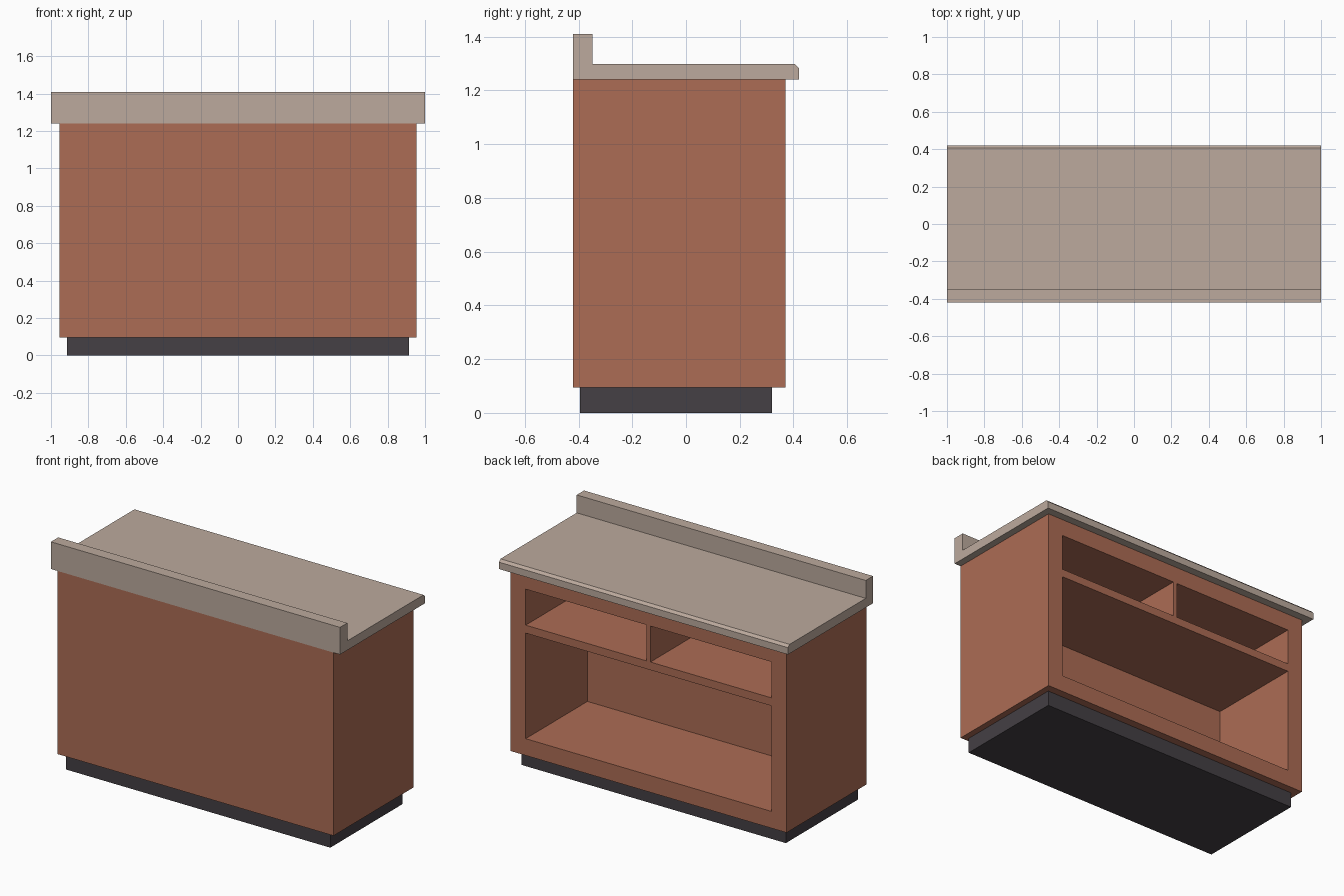
import bpy, bmesh

if "Cube" in bpy.data.objects:
    bpy.data.objects.remove(bpy.data.objects["Cube"])


def material(name, rgb):
    m = bpy.data.materials.new(name)
    m.diffuse_color = (*rgb, 1)
    m.use_nodes = True
    m.node_tree.nodes["Principled BSDF"].inputs["Base Color"].default_value = m.diffuse_color
    return m


WOOD = material("terracotta_wood", (0.413, 0.150, 0.089))
STONE = material("beige_stone", (0.503, 0.402, 0.337))
DARK = material("dark_plinth", (0.058, 0.050, 0.058))


def extrude_profile(name, points, half_width, mat):
    """Extrude a (y, z) profile along x, centred on x = 0."""
    bm = bmesh.new()
    face = bm.faces.new([bm.verts.new((-half_width, y, z)) for y, z in points])
    new = bmesh.ops.extrude_face_region(bm, geom=[face])["geom"]
    bmesh.ops.translate(bm, vec=(2 * half_width, 0, 0),
                        verts=[v for v in new if isinstance(v, bmesh.types.BMVert)])
    bmesh.ops.recalc_face_normals(bm, faces=bm.faces)
    mesh = bpy.data.meshes.new(name)
    bm.to_mesh(mesh)
    bm.free()
    mesh.materials.append(mat)
    obj = bpy.data.objects.new(name, mesh)
    bpy.context.collection.objects.link(obj)
    return obj


def box(name, x0, x1, y0, y1, z0, z1, mat):
    obj = extrude_profile(name, [(y0, z0), (y1, z0), (y1, z1), (y0, z1)],
                          (x1 - x0) / 2, mat)
    obj.location.x = (x0 + x1) / 2
    return obj


# Recessed base
box("plinth", -0.915, 0.915, -0.395, 0.32, 0, 0.095, DARK)

# Cabinet body with openings cut into the back: one shelf bay, two upper cubbies
body = box("cabinet_body", -0.955, 0.955, -0.42, 0.37, 0.095, 1.24, WOOD)
openings = [("shelf_bay", -0.85, 0.85, 0.20, 0.86),
            ("left_cubby", -0.85, -0.013, 0.91, 1.135),
            ("right_cubby", 0.013, 0.85, 0.91, 1.135)]
for name, x0, x1, z0, z1 in openings:
    cutter = box(name + "_cutter", x0, x1, -0.24, 0.5, z0, z1, WOOD)
    cutter.hide_render = True
    cutter.display_type = 'WIRE'
    cut = body.modifiers.new(name, 'BOOLEAN')
    cut.operation = 'DIFFERENCE'
    cut.solver = 'EXACT'
    cut.object = cutter

# Apply the cuts, then remove the cutters
bpy.context.view_layer.objects.active = body
for name, *_ in openings:
    bpy.ops.object.modifier_apply(modifier=name)
    bpy.data.objects.remove(bpy.data.objects[name + "_cutter"])

# Worktop with front upstand and chamfered rear edge
extrude_profile("worktop", [(-0.42, 1.24), (0.42, 1.24), (0.42, 1.283), (0.405, 1.298),
                            (-0.348, 1.298), (-0.348, 1.41), (-0.42, 1.41)], 1.0, STONE)
